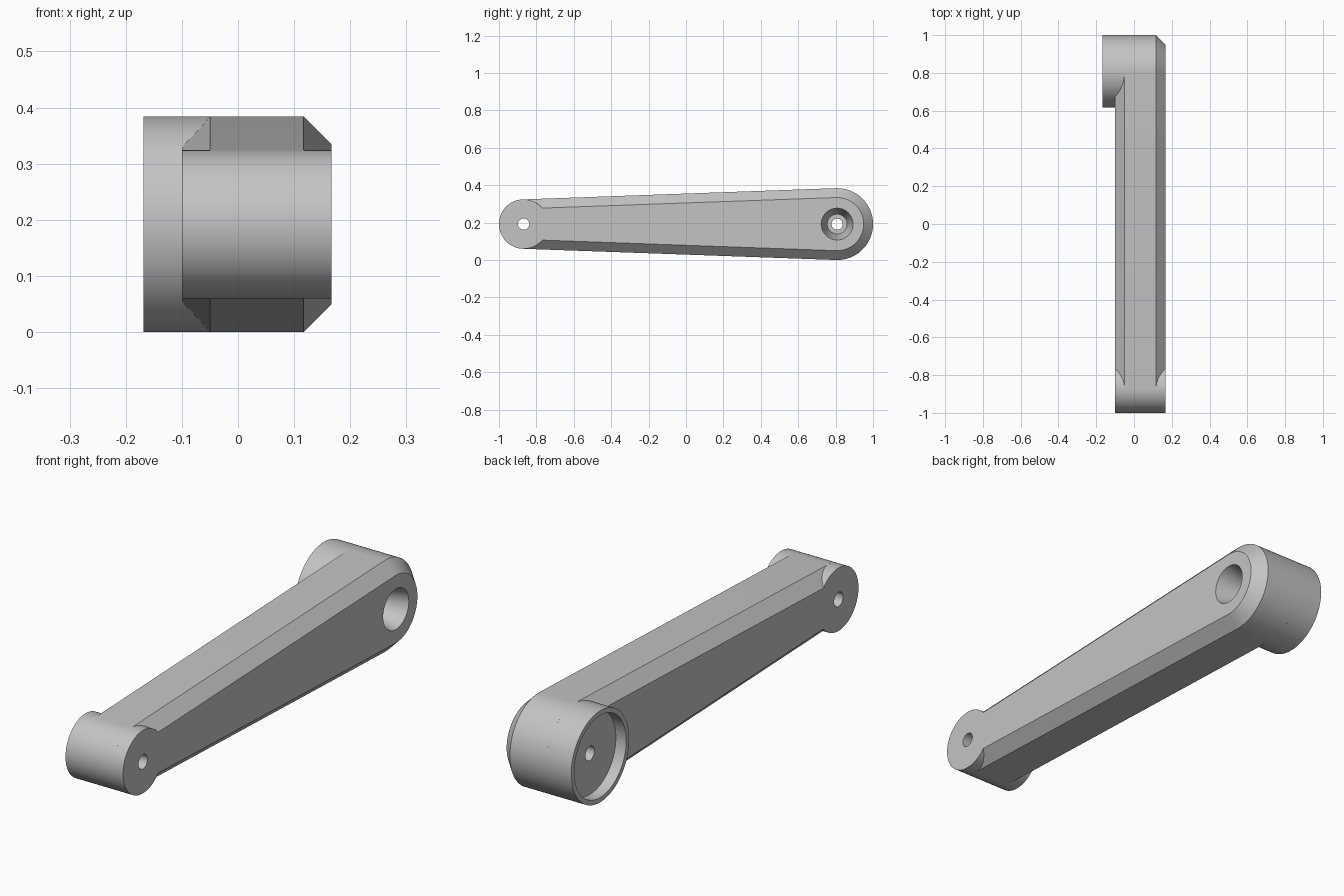
import bpy, bmesh
from math import sin, cos, pi, asin, radians

cube = bpy.data.objects.get("Cube")
if cube:
    bpy.data.objects.remove(cube, do_unlink=True)

# Main dimensions
BIG_Y, BIG_R = 0.808, 0.192
SMALL_Y, SMALL_R = -0.868, 0.132
AXIS_Z = BIG_R
ARM_LEFT, ARM_RIGHT, HUB_BACK = 0.167, -0.10, -0.168
CHAMFER = 0.05
BORE = 0.03

metal = bpy.data.materials.new("plain_grey")
metal.use_nodes = True
grey = (0.55, 0.55, 0.55, 1)
metal.diffuse_color = grey
metal.node_tree.nodes["Principled BSDF"].inputs["Base Color"].default_value = grey


def circle(x, y, r, n=96):
    return [(x, y + r * cos(2 * pi * i / n), AXIS_Z + r * sin(2 * pi * i / n))
            for i in range(n)]


def loft(name, rings, closed):
    """Bridge equal rings; join last to first, or cap both ends."""
    bm = bmesh.new()
    loops = [[bm.verts.new(p) for p in ring] for ring in rings]
    pairs = list(zip(loops, loops[1:]))
    if closed:
        pairs.append((loops[-1], loops[0]))
    else:
        bm.faces.new(loops[0])
        bm.faces.new(loops[-1])
    for a, b in pairs:
        for i in range(len(a)):
            j = (i + 1) % len(a)
            bm.faces.new((a[i], a[j], b[j], b[i]))
    bmesh.ops.recalc_face_normals(bm, faces=bm.faces)
    mesh = bpy.data.meshes.new(name)
    bm.to_mesh(mesh)
    bm.free()
    obj = bpy.data.objects.new(name, mesh)
    mesh.materials.append(metal)
    bpy.context.collection.objects.link(obj)
    return obj


def activate(obj):
    bpy.ops.object.select_all(action='DESELECT')
    obj.select_set(True)
    bpy.context.view_layer.objects.active = obj


def arm_outline(x, inset):
    """Two arcs joined by their common tangents."""
    half = pi / 2 + asin((BIG_R - SMALL_R) / (BIG_Y - SMALL_Y))
    points = []
    for y, r, start, end in ((BIG_Y, BIG_R, -half, half),
                             (SMALL_Y, SMALL_R, half, 2 * pi - half)):
        for i in range(49):
            t = start + (end - start) * i / 48
            points.append((x, y + (r - inset) * cos(t), AXIS_Z + (r - inset) * sin(t)))
    return points


# Tapered arm, chamfered on both broad faces
arm = loft("arm", [arm_outline(ARM_RIGHT, CHAMFER),
                   arm_outline(ARM_RIGHT + CHAMFER, 0),
                   arm_outline(ARM_LEFT - CHAMFER, 0),
                   arm_outline(ARM_LEFT, CHAMFER)], False)

# Openings in the arm for the two bored ends
for y, r in ((BIG_Y, 0.1), (SMALL_Y, 0.05)):
    cutter = loft("bore_cutter", [circle(-0.3, y, r), circle(0.3, y, r)], False)
    cutter.hide_render = True
    activate(arm)
    cut = arm.modifiers.new("bore", 'BOOLEAN')
    cut.operation = 'DIFFERENCE'
    cut.solver = 'EXACT'
    cut.object = cutter
    bpy.ops.object.modifier_apply(modifier=cut.name)
    bpy.data.objects.remove(cutter, do_unlink=True)

# Large hub: chamfered face, tapered countersink, shallow pocket behind
hub_profile = [(HUB_BACK, BIG_R), (ARM_LEFT - CHAMFER, BIG_R),
               (ARM_LEFT, BIG_R - CHAMFER), (ARM_LEFT, 0.085),
               (0.04, 0.053), (0.04, BORE), (-0.12, BORE),
               (-0.12, 0.172), (HUB_BACK, 0.172)]
hub = loft("large_hub", [circle(x, BIG_Y, r) for x, r in hub_profile], True)

# Small hub: plain bored cylinder
small_profile = [(ARM_RIGHT, SMALL_R), (ARM_LEFT, SMALL_R),
                 (ARM_LEFT, BORE), (ARM_RIGHT, BORE)]
small = loft("small_hub", [circle(x, SMALL_Y, r) for x, r in small_profile], True)

for obj in (arm, hub, small):
    activate(obj)
    bpy.ops.object.shade_smooth_by_angle(angle=radians(30))
